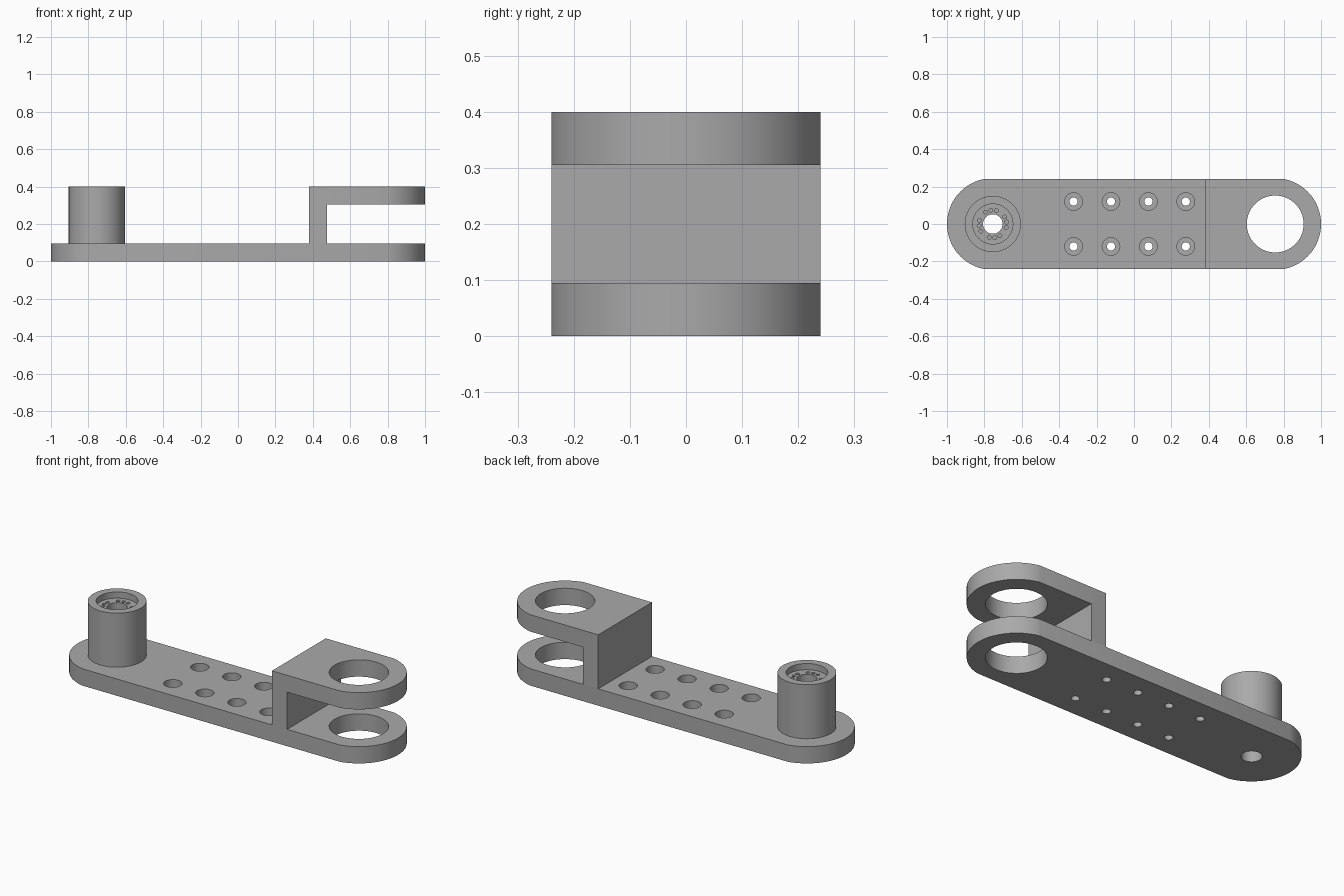
import bpy, bmesh
from math import radians, sin, cos, pi, asin

cube = bpy.data.objects.get("Cube")
if cube:
    bpy.data.objects.remove(cube, do_unlink=True)

THICK, TOP, HALF_W = 0.095, 0.4, 0.24
PIVOT = 0.755
END_R = 1.0 - PIVOT          # rounded ends, slightly wider than the bar
BRIDGE_X, BRIDGE_T = 0.38, 0.095

metal = bpy.data.materials.new("grey metal")
metal.use_nodes = True
GREY = (0.4, 0.4, 0.4, 1)
metal.diffuse_color = GREY
metal.node_tree.nodes["Principled BSDF"].inputs["Base Color"].default_value = GREY


def prism(name, outline, z0, z1):
    """Extrude a flat outline from z0 to z1."""
    bm = bmesh.new()
    face = bm.faces.new([bm.verts.new((x, y, z0)) for x, y in outline])
    top = bmesh.ops.extrude_face_region(bm, geom=[face])["geom"]
    bmesh.ops.translate(bm, vec=(0, 0, z1 - z0),
                        verts=[v for v in top if isinstance(v, bmesh.types.BMVert)])
    bmesh.ops.recalc_face_normals(bm, faces=bm.faces)
    mesh = bpy.data.meshes.new(name)
    bm.to_mesh(mesh)
    bm.free()
    mesh.materials.append(metal)
    obj = bpy.data.objects.new(name, mesh)
    bpy.context.collection.objects.link(obj)
    return obj


def circle(x, y, r, n=96):
    return [(x + r * cos(2 * pi * i / n), y + r * sin(2 * pi * i / n)) for i in range(n)]


def round_end(side, n=48):
    """Arc around a pivot, cut where it meets the straight sides."""
    a = asin(HALF_W / END_R)
    return [(side * (PIVOT + END_R * cos(t)), side * END_R * sin(t))
            for t in (a * (2 * i / n - 1) for i in range(n + 1))]


def combine(obj, others, operation):
    """Apply a boolean with each helper and discard the helper."""
    for other in others:
        other.hide_render = True
        mod = obj.modifiers.new(operation, "BOOLEAN")
        mod.operation, mod.solver, mod.object = operation, "EXACT", other
    graph = bpy.context.evaluated_depsgraph_get()
    obj.data = bpy.data.meshes.new_from_object(obj.evaluated_get(graph))
    obj.modifiers.clear()
    for other in others:
        bpy.data.objects.remove(other, do_unlink=True)


def drill(x, y, r, z0, z1, n=96):
    return prism("drill", circle(x, y, r, n), z0, z1)


# Base plate: rounded bar with fork bore, pin bore and counterbored screw holes
base = prism("base_plate", round_end(1) + round_end(-1), 0, THICK)
cuts = [drill(PIVOT, 0, 0.152, -0.1, 0.2), drill(-PIVOT, 0, 0.052, -0.1, 0.2)]
for i in range(4):
    for y in (-0.12, 0.12):
        x = -0.323 + 0.2 * i
        cuts += [drill(x, y, 0.022, -0.1, 0.2, 32), drill(x, y, 0.047, 0.04, 0.2, 48)]
combine(base, cuts, "DIFFERENCE")

# Upper fork arm with its bridge down to the plate
arm = prism("upper_fork_arm", round_end(1) + [(BRIDGE_X, HALF_W), (BRIDGE_X, -HALF_W)],
            THICK, TOP)
gap_start = BRIDGE_X + BRIDGE_T
gap = prism("gap", [(gap_start, -1), (2, -1), (2, 1), (gap_start, 1)], 0, TOP - THICK)
combine(arm, [gap, drill(PIVOT, 0, 0.152, 0.2, 0.5)], "DIFFERENCE")

# Hollow post with a recessed top and four groups of three small blind holes
post = prism("pivot_post", circle(-PIVOT, 0, 0.15), THICK, TOP)
FLOOR = TOP - 0.035
cuts = [drill(-PIVOT, 0, 0.107, FLOOR, 0.5), drill(-PIVOT, 0, 0.052, 0, 0.5)]
for group in range(4):
    for step in (-1, 0, 1):
        a = radians(8 + 90 * group + 23 * step)
        cuts.append(drill(-PIVOT + 0.074 * cos(a), 0.074 * sin(a), 0.01,
                          FLOOR - 0.05, 0.5, 20))
combine(post, cuts, "DIFFERENCE")

# Smooth curved walls, keep edges crisp
for obj in (base, arm, post):
    bpy.ops.object.select_all(action="DESELECT")
    obj.select_set(True)
    bpy.context.view_layer.objects.active = obj
    bpy.ops.object.shade_smooth_by_angle(angle=radians(20))
